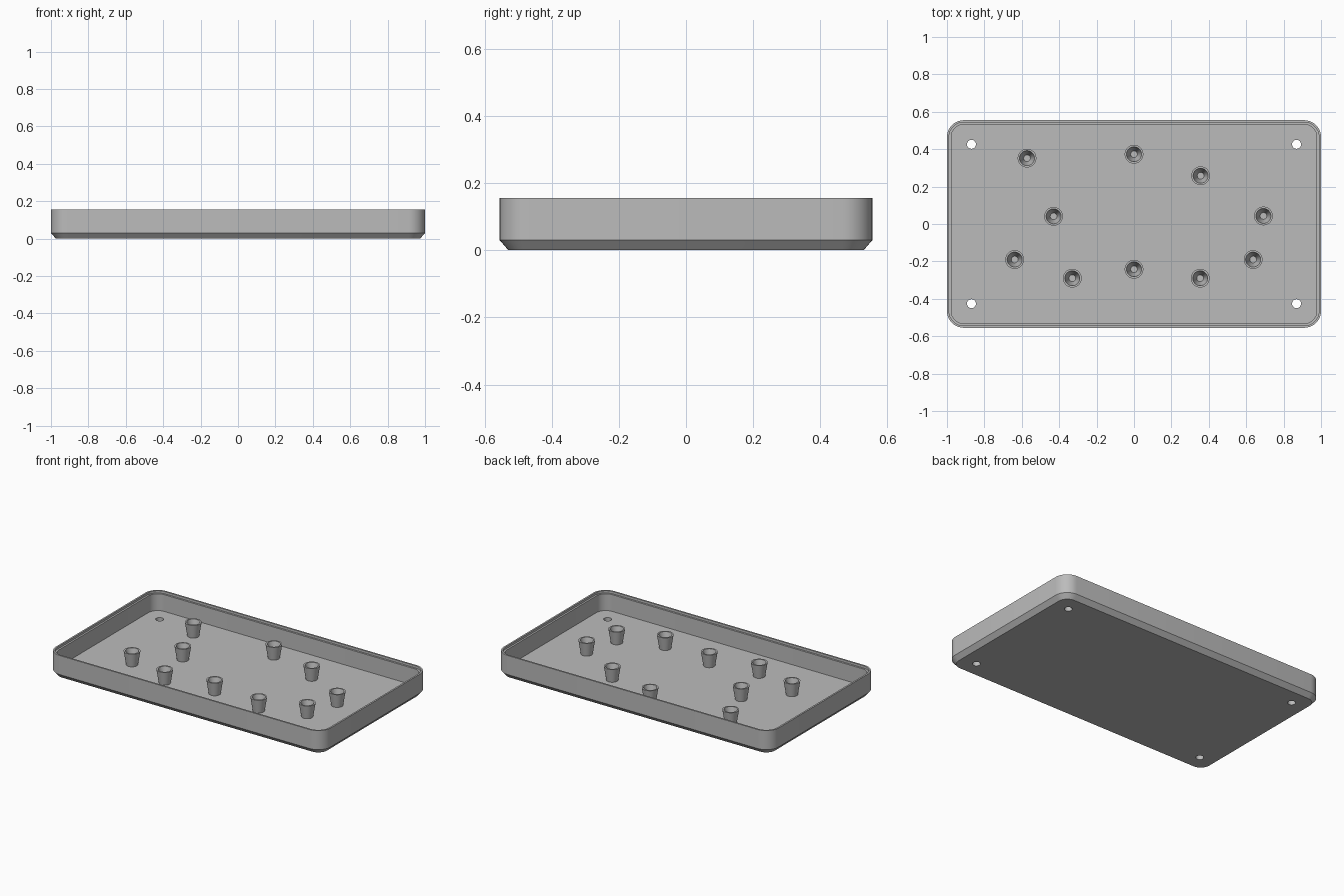
import bpy, bmesh
from math import cos, sin, pi

cube = bpy.data.objects.get("Cube")
if cube:
    bpy.data.objects.remove(cube, do_unlink=True)

grey = bpy.data.materials.new("plain_grey")
grey.use_nodes = True
GREY = (0.5, 0.5, 0.5, 1)
grey.diffuse_color = GREY
grey.node_tree.nodes["Principled BSDF"].inputs["Base Color"].default_value = GREY

HALF_X, HALF_Y, CORNER = 1.0, 0.555, 0.09
FLOOR, LEDGE, RIM = 0.03, 0.14, 0.155


def rounded_outline(hx, hy, r, steps=10):
    """Points of a rounded rectangle; a circle when hx = hy = r."""
    points = []
    for quarter, (sx, sy) in enumerate([(1, 1), (-1, 1), (-1, -1), (1, -1)]):
        for i in range(steps):
            # circles share the quarter ends, so sample them between
            t = (i + 0.5) / steps if hx == r else i / (steps - 1)
            a = (quarter + t) * pi / 2
            points.append((sx * (hx - r) + r * cos(a), sy * (hy - r) + r * sin(a)))
    return points


def loft(name, sections, location=(0, 0, 0)):
    """Skin a stack of (outline, z) sections and cap both ends."""
    bm = bmesh.new()
    rings = [[bm.verts.new((x, y, z)) for x, y in outline] for outline, z in sections]
    for low, high in zip(rings, rings[1:]):
        n = len(low)
        for i in range(n):
            j = (i + 1) % n
            bm.faces.new((low[i], low[j], high[j], high[i]))
    bm.faces.new(rings[0][::-1])
    bm.faces.new(rings[-1])
    bmesh.ops.recalc_face_normals(bm, faces=bm.faces)
    mesh = bpy.data.meshes.new(name)
    bm.to_mesh(mesh)
    bm.free()
    mesh.materials.append(grey)
    obj = bpy.data.objects.new(name, mesh)
    obj.location = location
    bpy.context.collection.objects.link(obj)
    return obj


def activate(obj):
    bpy.ops.object.select_all(action='DESELECT')
    obj.select_set(True)
    bpy.context.view_layer.objects.active = obj


def smooth(obj):
    activate(obj)
    bpy.ops.object.shade_smooth_by_angle(angle=pi / 7)


def circle(r):
    return rounded_outline(r, r, r, 8)


def tray_outline(inset):
    return rounded_outline(HALF_X - inset, HALF_Y - inset, CORNER - inset)


# Tray: chamfered base, wall, stepped rim and recessed floor
tray_profile = [(0.026, 0), (0, 0.03), (0, RIM), (0.011, RIM),
                (0.011, LEDGE), (0.023, LEDGE), (0.023, FLOOR)]
tray = loft("tray", [(tray_outline(inset), z) for inset, z in tray_profile])

# Four screw holes through the floor
for sx in (-1, 1):
    for sy in (-1, 1):
        cutter = loft("hole_cutter", [(circle(0.024), -0.05), (circle(0.024), 0.08)],
                      (sx * 0.869, sy * 0.426, 0))
        cutter.hide_render = True
        cut = tray.modifiers.new("screw_hole", 'BOOLEAN')
        cut.operation = 'DIFFERENCE'
        cut.solver = 'EXACT'
        cut.object = cutter
        activate(tray)
        bpy.ops.object.modifier_apply(modifier=cut.name)
        bpy.data.objects.remove(cutter, do_unlink=True)
smooth(tray)

# Flared hollow standoffs with tapered bores
standoff_profile = [(0.035, FLOOR - 0.004), (0.05, 0.12), (0.04, 0.12), (0.018, FLOOR + 0.002)]
standoff_spots = [(-0.572, 0.352), (0, 0.373), (0.356, 0.258), (-0.43, 0.041), (0.692, 0.043),
                  (-0.638, -0.19), (0.637, -0.19), (-0.33, -0.29), (0, -0.242), (0.354, -0.29)]
for x, y in standoff_spots:
    smooth(loft("standoff", [(circle(r), z) for r, z in standoff_profile], (x, y, 0)))
